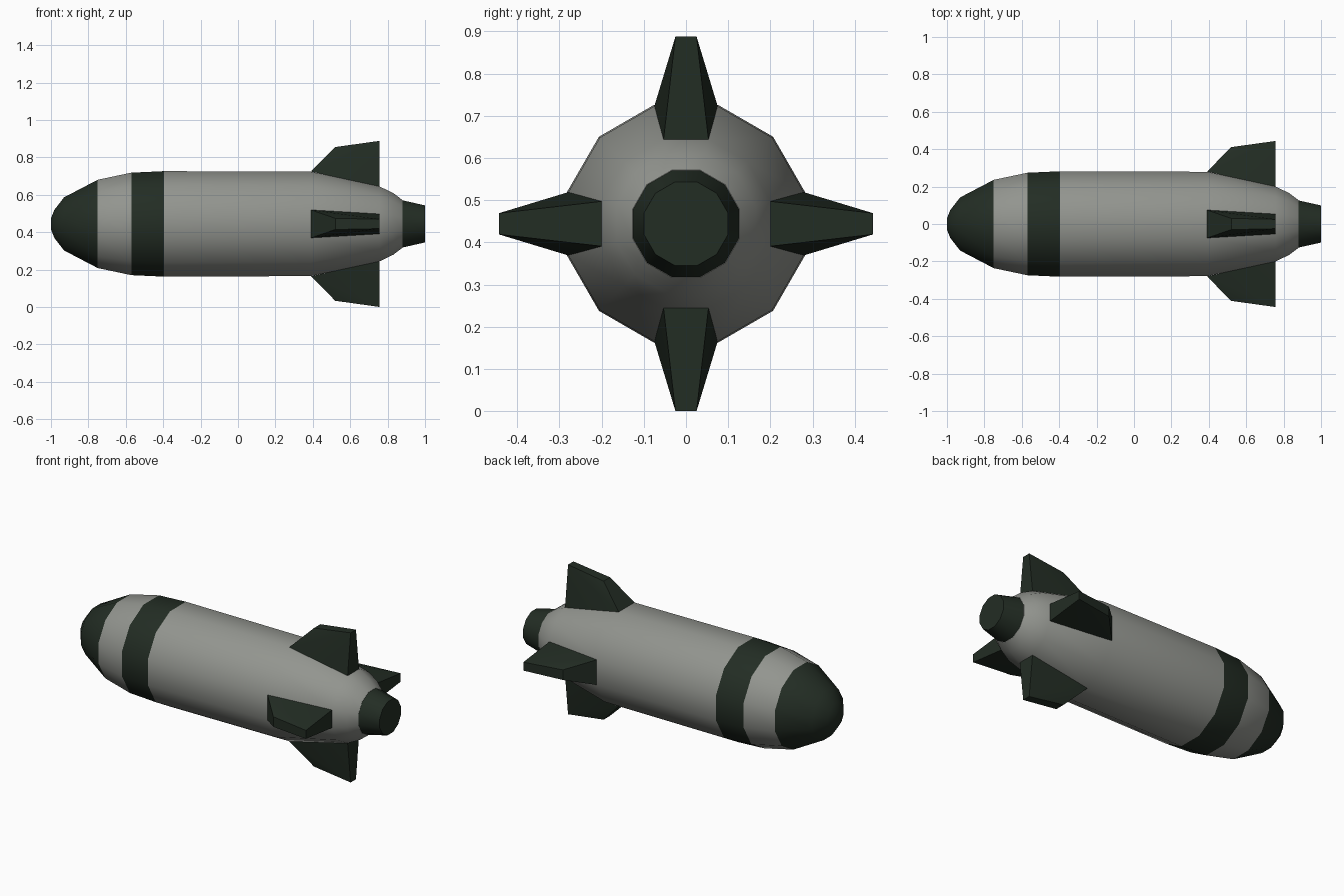
import bpy, bmesh, math
from mathutils import Matrix, Vector

if "Cube" in bpy.data.objects:
    bpy.data.objects.remove(bpy.data.objects["Cube"])

CZ = 0.444                      # height of the long axis
SIDES = 12
C15, S15 = math.cos(math.pi / SIDES), math.sin(math.pi / SIDES)


def material(name, rgb):
    m = bpy.data.materials.new(name)
    m.diffuse_color = (*rgb, 1)
    m.use_nodes = True
    m.node_tree.nodes["Principled BSDF"].inputs["Base Color"].default_value = m.diffuse_color
    return m


grey = material("grey paint", (0.29, 0.30, 0.275))
green = material("dark green paint", (0.0165, 0.026, 0.0175))


def finish(bm, name, mats, angle):
    bmesh.ops.recalc_face_normals(bm, faces=bm.faces)
    me = bpy.data.meshes.new(name)
    bm.to_mesh(me)
    bm.free()
    ob = bpy.data.objects.new(name, me)
    bpy.context.collection.objects.link(ob)
    for m in mats:
        me.materials.append(m)
    bpy.ops.object.select_all(action='DESELECT')
    ob.select_set(True)
    bpy.context.view_layer.objects.active = ob
    bpy.ops.object.shade_smooth_by_angle(angle=math.radians(angle))
    return ob


def lathe(name, profile, mats, angle, is_green=lambda x: False):
    """Twelve-sided body along x; profile holds (x, flat-to-axis distance)."""
    bm = bmesh.new()
    rings = []
    for x, h in profile:
        r = h / C15
        rings.append([bm.verts.new((x, r * math.cos(a), CZ + r * math.sin(a)))
                      for a in (math.pi * (2 * k + 1) / SIDES for k in range(SIDES))])
    for a, b in zip(rings, rings[1:]):
        for k in range(SIDES):
            j = (k + 1) % SIDES
            bm.faces.new((a[k], a[j], b[j], b[k]))
    bm.faces.new(rings[0])
    bm.faces.new(rings[-1])
    for f in bm.faces:
        f.material_index = int(is_green(f.calc_center_median().x))
    return finish(bm, name, mats, angle)


# Hull with green nose and green band
lathe("hull",
      [(-1.0, 0.03), (-0.982, 0.075), (-0.93, 0.142), (-0.75, 0.236),
       (-0.57, 0.274), (-0.395, 0.282), (0.39, 0.279), (0.757, 0.2),
       (0.83, 0.165), (0.88, 0.127)],
      [grey, green], 35,
      lambda x: x < -0.75 or -0.57 < x < -0.395)

# Tail nozzle
lathe("tail_nozzle", [(0.88, 0.126), (1.0, 0.099)], [green], 35)

# Four tapered fins: each row is (x, half width, distance from axis)
FIN = [(0.39, 0.279 / C15 * S15, 0.28), (0.52, 0.03, 0.411),
       (0.757, 0.025, 0.444), (0.757, 0.2 / C15 * S15, 0.197)]
for i, name in enumerate(("top_fin", "left_fin", "bottom_fin", "right_fin")):
    bm = bmesh.new()
    rot = Matrix.Rotation(i * math.pi / 2, 3, 'X')
    a, b = [[bm.verts.new(rot @ Vector((x, s * w, r)) + Vector((0, 0, CZ)))
             for x, w, r in FIN] for s in (-1, 1)]
    bm.faces.new(a[:3])
    bm.faces.new((a[0], a[2], a[3]))
    bm.faces.new(b[:3])
    bm.faces.new((b[0], b[2], b[3]))
    for k in range(4):
        j = (k + 1) % 4
        bm.faces.new((a[k], a[j], b[j], b[k]))
    finish(bm, name, [green], 30)
